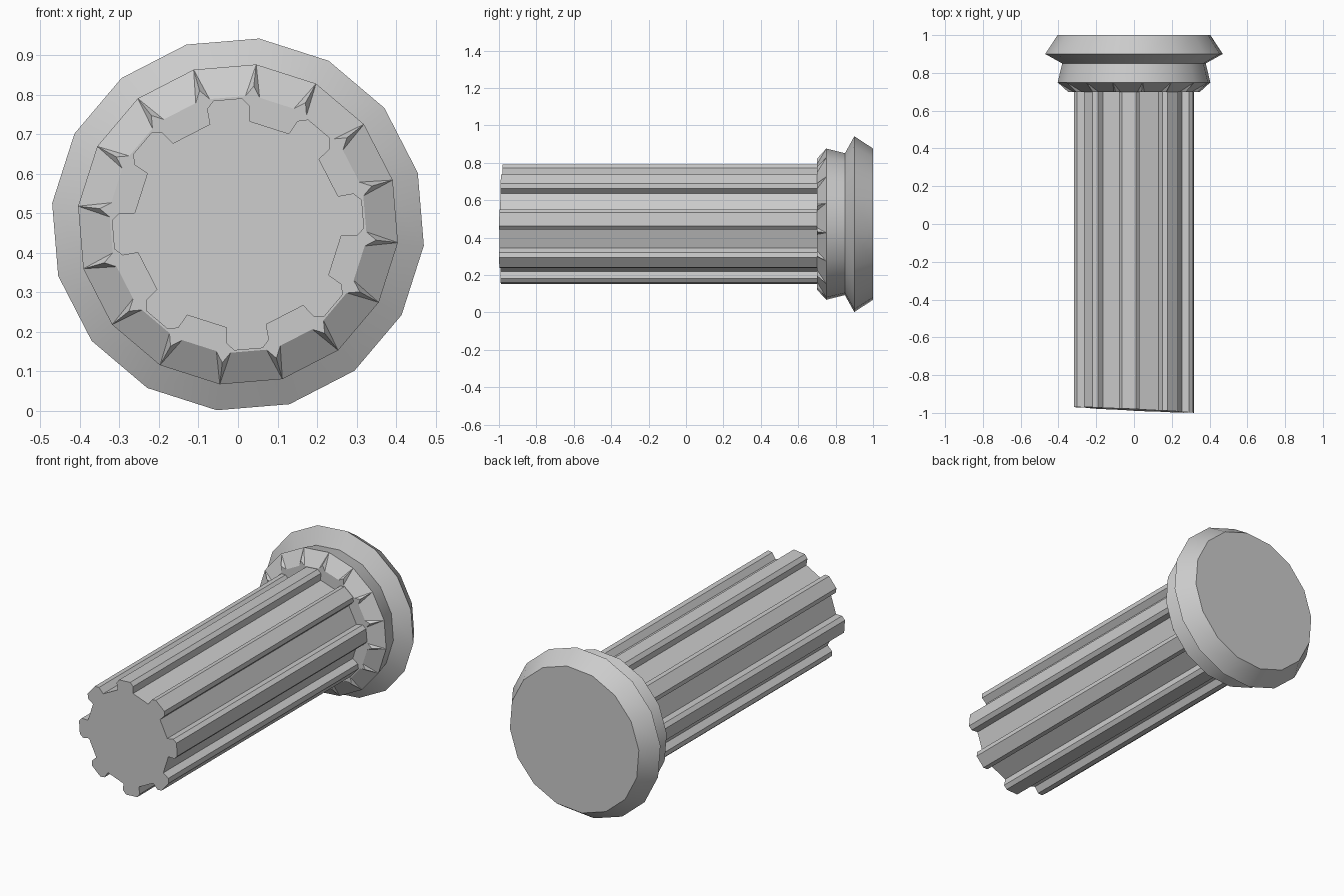
import bpy, bmesh
from math import radians, sin, cos

if "Cube" in bpy.data.objects:
    bpy.data.objects.remove(bpy.data.objects["Cube"])

SIDES = 16
PHASE = -6.5      # angle of the first corner, degrees
CZ = 0.472        # height of the axis


def polar(r, deg, y):
    a = radians(deg)
    return (r * cos(a), y, CZ + r * sin(a))


def make_object(name, bm):
    bmesh.ops.recalc_face_normals(bm, faces=bm.faces[:])
    me = bpy.data.meshes.new(name)
    bm.to_mesh(me)
    bm.free()
    ob = bpy.data.objects.new(name, me)
    bpy.context.collection.objects.link(ob)
    return ob


def loft(bm, rings):
    for a, b in zip(rings, rings[1:]):
        n = len(a)
        for i in range(n):
            j = (i + 1) % n
            bm.faces.new((a[i], a[j], b[j], b[i]))


# capital: stepped 16-sided collar with a spiked front rim
bm = bmesh.new()
angles = [PHASE + i * 360 / SIDES for i in range(SIDES)]
rings = [[bm.verts.new(polar(r, a, y)) for a in angles]
         for r, y in ((0.407, 1.0), (0.473, 0.9), (0.382, 0.85), (0.407, 0.75))]
loft(bm, rings)
bm.faces.new(rings[0])
rim = rings[-1]
lip = [[bm.verts.new(polar(r, a + d, 0.70))
        for r, d in ((0.325, -3.2), (0.352, 0), (0.325, 3.2))] for a in angles]
for i in range(SIDES):
    j = (i + 1) % SIDES
    lo, tip, hi = lip[i]
    bm.faces.new((rim[i], lo, tip))
    bm.faces.new((rim[i], tip, hi))
    bm.faces.new((rim[i], hi, lip[j][0], rim[j]))
bm.faces.new([v for tri in lip for v in tri])
capital = make_object("capital", bm)
bpy.context.view_layer.objects.active = capital
capital.select_set(True)
bpy.ops.object.shade_smooth_by_angle(angle=radians(30))

# shaft: eight bevelled ribs, with a slightly slanted free end
bm = bmesh.new()
rib = ((0.263, -11), (0.302, -10.3), (0.319, -6.5),
       (0.319, 6.5), (0.302, 10.3), (0.263, 11))
section = [(r, 4.75 + k * 45 + d) for k in range(8) for r, d in rib]
back = [bm.verts.new(polar(r, a, 0.71)) for r, a in section]
front = []
for r, a in section:
    x, _, z = polar(r, a, 0)
    front.append(bm.verts.new((x, -0.984 - 0.048 * x + 0.015 * (z - CZ), z)))
loft(bm, [back, front])
bm.faces.new(back)
bm.faces.new(front)
make_object("fluted_shaft", bm)
